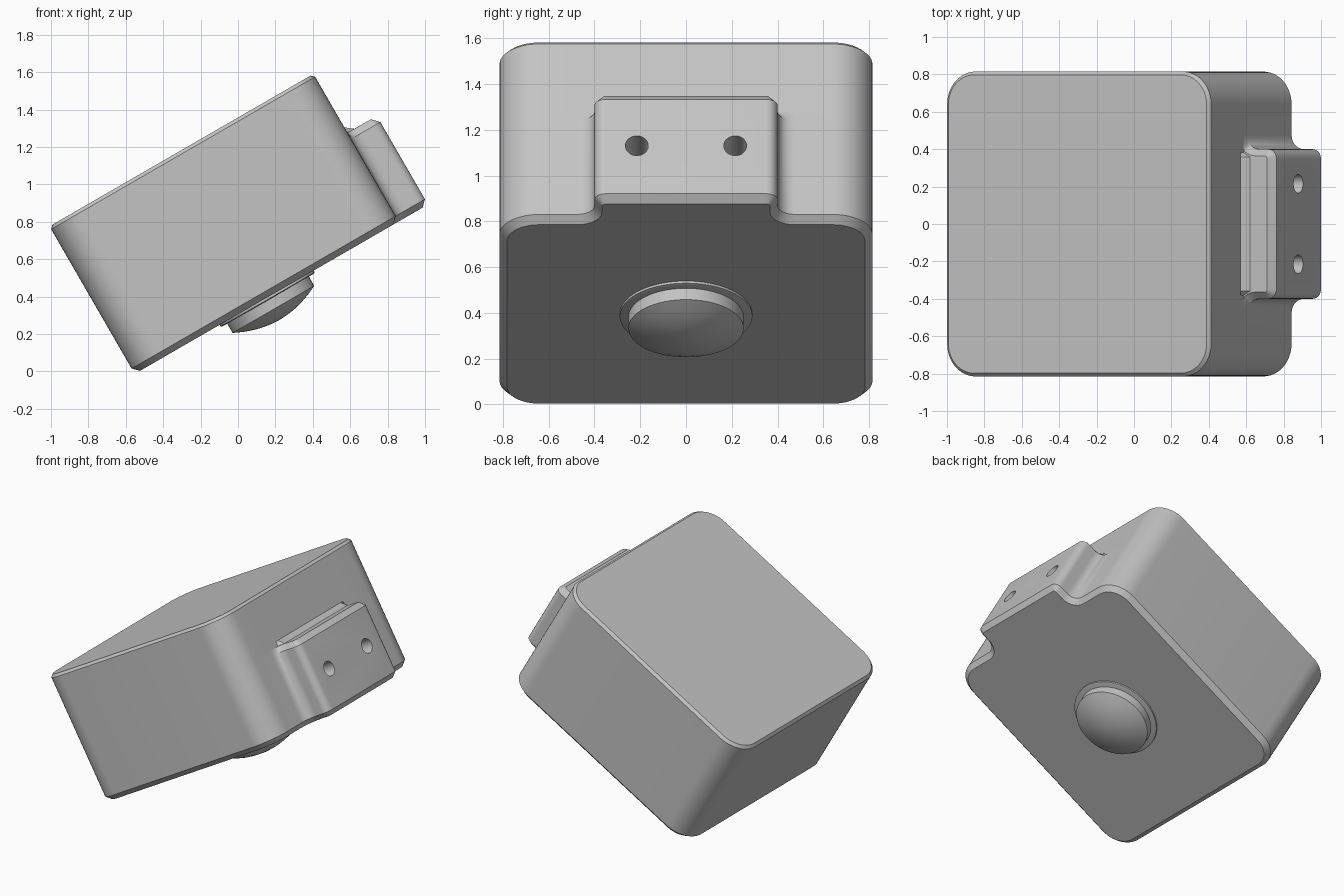
import bpy, bmesh, math
from mathutils import Matrix, Vector

cube = bpy.data.objects.get("Cube")
if cube:
    bpy.data.objects.remove(cube, do_unlink=True)

grey = bpy.data.materials.new("plain grey")
grey.use_nodes = True
grey.diffuse_color = (0.55, 0.55, 0.55, 1)
grey.node_tree.nodes["Principled BSDF"].inputs["Base Color"].default_value = grey.diffuse_color

TILT = Matrix.Rotation(math.radians(-30), 4, 'Y')   # the whole device leans back
HALF, MID, CORNER = 0.815, 0.33, 0.175              # rounded square body
WALL = MID + HALF
MOUNT_END, MOUNT_HALF = 1.326, 0.4                  # bracket on the +x wall
FILLET, ROUND = 0.075, 0.05


def arc(cx, cy, r, a0, a1, n):
    angles = [math.radians(a0 + (a1 - a0) * i / n) for i in range(n + 1)]
    return [(cx + r * math.cos(a), cy + r * math.sin(a)) for a in angles]


def outline(inset=0, mount_inset=0, limit=9):
    """Rounded square with the bracket outline growing out of its +x side."""
    k, m = HALF - CORNER, MOUNT_HALF - ROUND
    r, f, c = CORNER - inset, FILLET + mount_inset, ROUND - mount_inset
    fx, fy, cx = WALL + FILLET, MOUNT_HALF + FILLET, MOUNT_END - ROUND
    mount = (arc(fx, -fy, f, 180, 90, 7) + arc(cx, -m, c, 270, 360, 6)
             + arc(cx, m, c, 0, 90, 6) + arc(fx, fy, f, 270, 180, 7))
    mount = [(max(min(x, limit), WALL - inset), y) for x, y in mount]
    return (arc(MID - k, -k, r, 180, 270, 12) + arc(MID + k, -k, r, 270, 360, 12) + mount
            + arc(MID + k, k, r, 0, 90, 12) + arc(MID - k, k, r, 90, 180, 12))


def circle(r):
    return arc(MID, 0, r, 0, 360, 64)[:-1]


def loft(name, rings):
    """Join (height, outline) rings into a closed solid."""
    bm = bmesh.new()
    loops = [[bm.verts.new((x, y, z)) for x, y in pts] for z, pts in rings]
    n = len(loops[0])
    for a, b in zip(loops, loops[1:]):
        for i in range(n):
            j = (i + 1) % n
            bm.faces.new((a[i], a[j], b[j], b[i]))
    bm.faces.new(loops[0][::-1])
    bm.faces.new(loops[-1])
    bmesh.ops.remove_doubles(bm, verts=bm.verts, dist=0.0002)
    bmesh.ops.dissolve_degenerate(bm, dist=0.0001, edges=bm.edges)
    bmesh.ops.recalc_face_normals(bm, faces=bm.faces)
    return finish(name, bm)


def finish(name, bm):
    bm.transform(TILT)
    mesh = bpy.data.meshes.new(name)
    bm.to_mesh(mesh)
    bm.free()
    mesh.materials.append(grey)
    obj = bpy.data.objects.new(name, mesh)
    bpy.context.collection.objects.link(obj)
    return obj


def activate(obj):
    bpy.ops.object.select_all(action='DESELECT')
    obj.select_set(True)
    bpy.context.view_layer.objects.active = obj


# Housing: chamfered base, bracket with bevelled top, plain upper walls, chamfered lid
housing = loft("housing", [
    (0.265, outline(0.033, 0.033)),
    (0.298, outline()),
    (0.774, outline()),
    (0.812, outline(0, 0.036)),
    (0.813, outline(0, 0.044, WALL + 0.042)),
    (0.846, outline(0, 0.046, WALL)),
    (1.158, outline(0, 0.046, WALL)),
    (1.176, outline(0.018, 0.046, WALL - 0.018)),
])

# Two screw holes drilled into the bracket
bm = bmesh.new()
for side in (-1, 1):
    place = Matrix.Translation((MOUNT_END, side * 0.215, 0.54)) @ Matrix.Rotation(math.pi / 2, 4, 'Y')
    bmesh.ops.create_cone(bm, cap_ends=True, segments=32, radius1=0.05, radius2=0.05,
                          depth=0.4, matrix=place)
drill = finish("screw_hole_cutter", bm)
drill.hide_render = True
activate(housing)
cut = housing.modifiers.new("screw holes", 'BOOLEAN')
cut.operation, cut.solver, cut.object = 'DIFFERENCE', 'EXACT', drill
bpy.ops.object.modifier_apply(modifier=cut.name)
bpy.data.objects.remove(drill, do_unlink=True)

# Thin collar and domed lens under the base
collar = loft("lens_collar", [(0.25, circle(0.278)), (0.254, circle(0.29)), (0.275, circle(0.29))])
dome = [(0.128 + 0.065 * t * t, circle(0.252 * t)) for t in (0.05, 0.2, 0.4, 0.6, 0.8, 1)]
lens = loft("lens_dome", dome + [(0.26, circle(0.252))])

for part in (housing, collar, lens):
    activate(part)
    bpy.ops.object.shade_smooth_by_angle(angle=math.radians(30))
